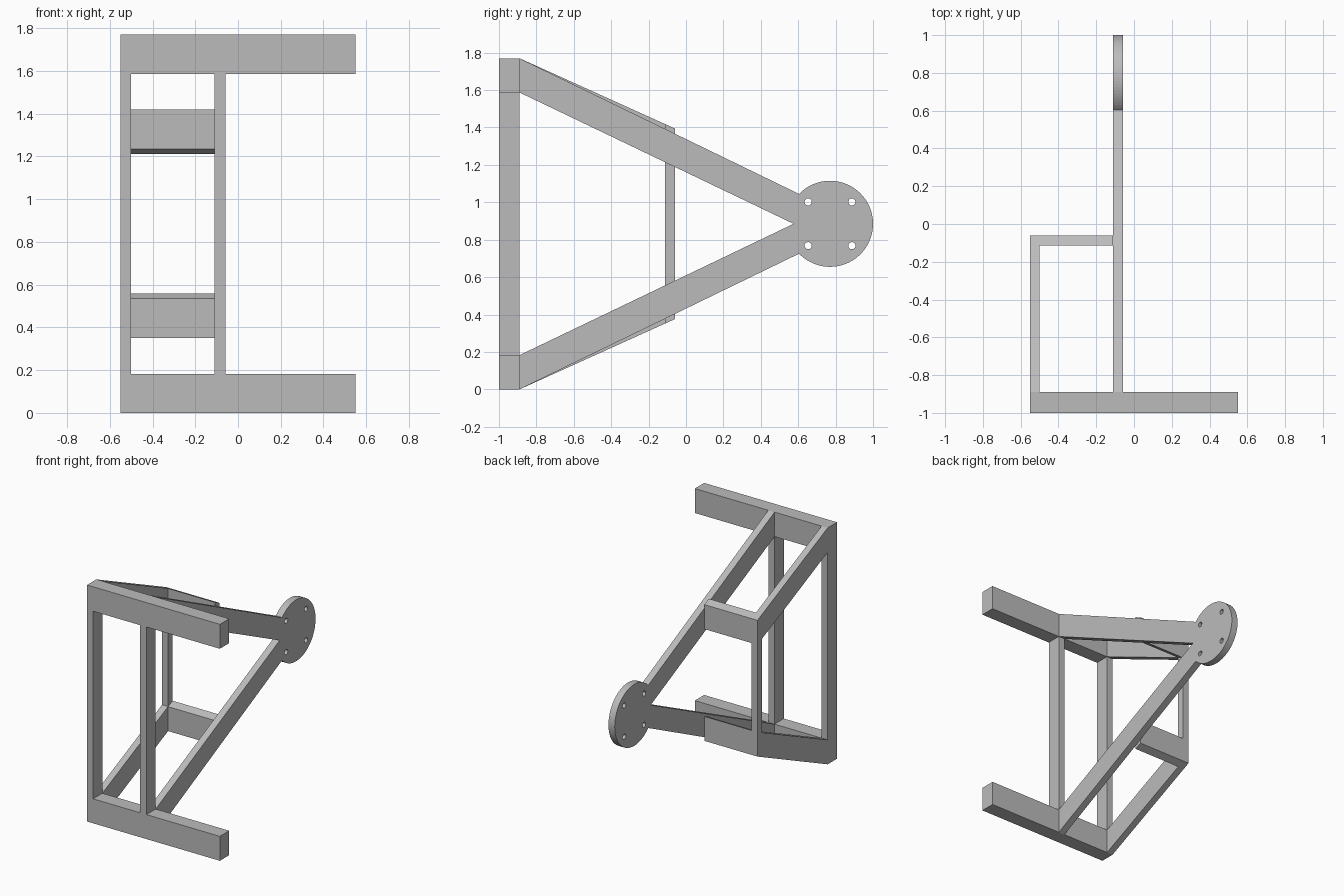
import bpy
import bmesh
from math import cos, sin, radians
from mathutils import Matrix

default = bpy.data.objects.get("Cube")
if default:
    bpy.data.objects.remove(default, do_unlink=True)

HEIGHT = 1.77
MID = HEIGHT / 2
BAR = 0.183                        # height of the rails and arms
FRONT, JOINT = -1.0, -0.89         # depth of the front frame
BACK_IN, BACK_OUT = -0.113, -0.06  # depth of the rear frame
OUTER = (-0.55, -0.5)              # x range of the outer side frame
INNER = (-0.11, -0.058)            # x range of the plate frame
SLOPE = 0.452
HUB_Y, HUB_R = 0.77, 0.23

steel = bpy.data.materials.new("grey_steel")
steel.use_nodes = True
grey = (0.5, 0.5, 0.5, 1)
steel.diffuse_color = grey
steel.node_tree.nodes["Principled BSDF"].inputs["Base Color"].default_value = grey


def add_object(name, bm):
    bmesh.ops.recalc_face_normals(bm, faces=bm.faces)
    mesh = bpy.data.meshes.new(name)
    bm.to_mesh(mesh)
    bm.free()
    mesh.materials.append(steel)
    obj = bpy.data.objects.new(name, mesh)
    bpy.context.collection.objects.link(obj)
    return obj


def prism(name, profile, x_range):
    """Extrude a (y, z) profile across an x range."""
    bm = bmesh.new()
    face = bm.faces.new([bm.verts.new((x_range[0], y, z)) for y, z in profile])
    new = bmesh.ops.extrude_face_region(bm, geom=[face])["geom"]
    verts = [v for v in new if isinstance(v, bmesh.types.BMVert)]
    bmesh.ops.translate(bm, verts=verts, vec=(x_range[1] - x_range[0], 0, 0))
    return add_object(name, bm)


def sloped(name, y0, y1, x_range, upper):
    """Bar with upright ends that follows the slope of the side arms."""
    low0, low1 = (SLOPE * (y - JOINT) for y in (y0, y1))
    profile = [(y0, low0), (y1, low1), (y1, low1 + BAR), (y0, low0 + BAR)]
    if upper:
        profile = [(y, HEIGHT - z) for y, z in profile]
    return prism(name, profile, x_range)


def post(name, y0, y1, z0, x_range):
    top = HEIGHT - z0
    return prism(name, [(y0, z0), (y1, z0), (y1, top), (y0, top)], x_range)


# Front rails, outer side arms and rear cross bars, top and bottom
for level, upper in (("lower", False), ("upper", True)):
    z = HEIGHT - BAR if upper else 0
    prism(level + "_front_rail",
          [(FRONT, z), (JOINT, z), (JOINT, z + BAR), (FRONT, z + BAR)], (-0.55, 0.55))
    sloped(level + "_side_arm", JOINT, BACK_OUT, OUTER, upper)
    sloped(level + "_cross_bar", BACK_IN, BACK_OUT, (OUTER[1], INNER[0]), upper)

# Upright posts
post("outer_front_post", FRONT, JOINT, BAR, OUTER)
post("inner_front_post", FRONT, JOINT, BAR, INNER)
post("rear_post", BACK_IN, BACK_OUT, SLOPE * (BACK_IN - JOINT) + BAR, OUTER)

# V-shaped arms that run into the round mounting plate
outline = [(JOINT, HEIGHT)]
for i in range(65):
    a = radians(136 - 272 * i / 64)
    outline.append((HUB_Y + HUB_R * cos(a), MID + HUB_R * sin(a)))
outline += [(JOINT, 0), (JOINT, BAR), (0.575, MID), (JOINT, HEIGHT - BAR)]
plate = prism("mounting_plate_arms", outline, INNER)

# Four bolt holes through the plate
holes = bmesh.new()
for dy in (-0.117, 0.117):
    for dz in (-0.117, 0.117):
        place = Matrix.Translation((sum(INNER) / 2, HUB_Y + dy, MID + dz))
        bmesh.ops.create_cone(holes, cap_ends=True, segments=24, radius1=0.019,
                              radius2=0.019, depth=0.2,
                              matrix=place @ Matrix.Rotation(radians(90), 4, "Y"))
cutter = add_object("bolt_hole_cutter", holes)
cutter.hide_render = True
cut = plate.modifiers.new("bolt_holes", "BOOLEAN")
cut.operation = "DIFFERENCE"
cut.solver = "EXACT"
cut.object = cutter
bpy.context.view_layer.update()
with bpy.context.temp_override(object=plate, active_object=plate):
    bpy.ops.object.modifier_apply(modifier=cut.name)
bpy.data.objects.remove(cutter, do_unlink=True)
